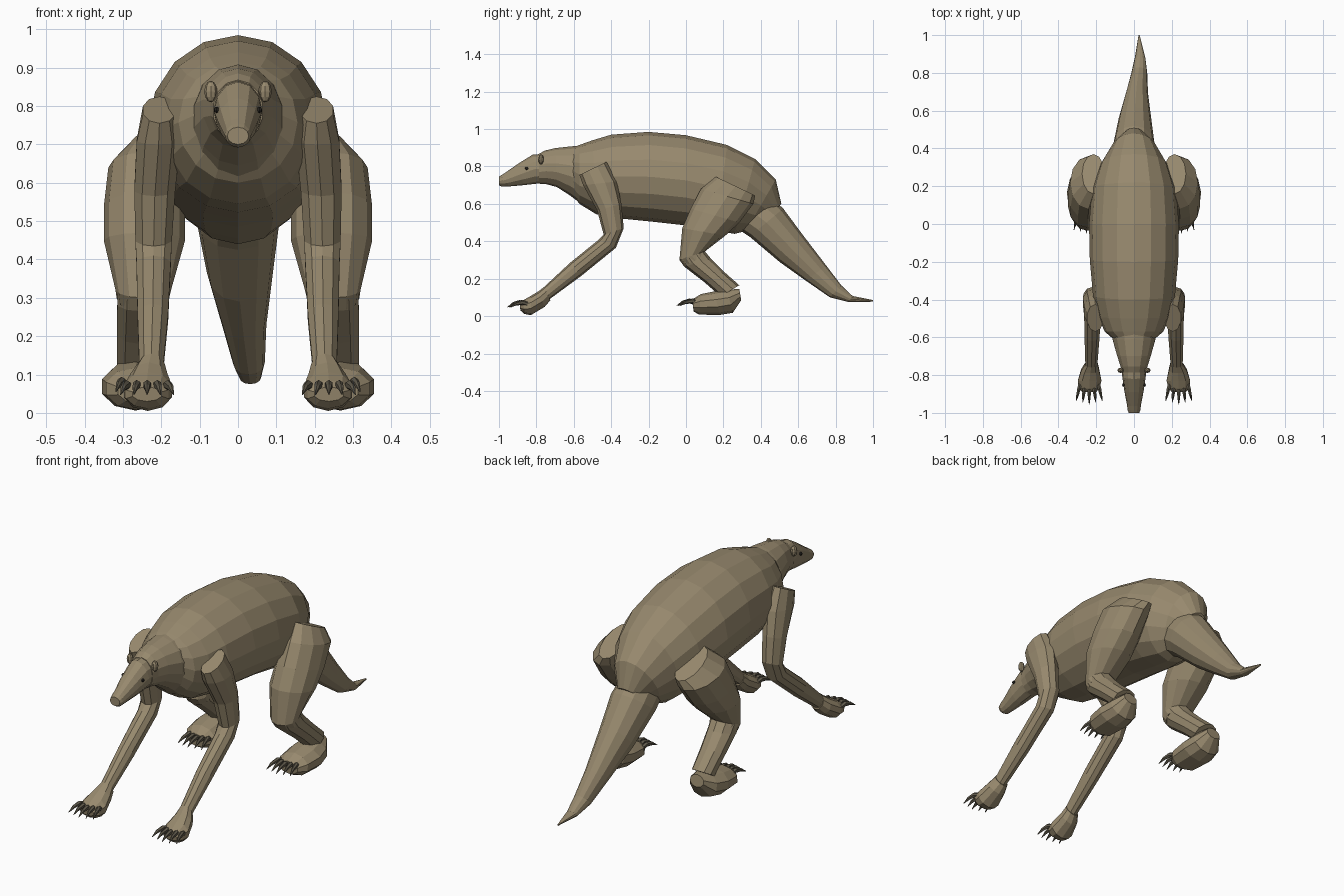
import bpy, bmesh, math
from mathutils import Matrix


def material(name, rgb):
    m = bpy.data.materials.new(name)
    m.diffuse_color = (*rgb, 1)
    return m


FUR = material("brown_fur", (0.31, 0.25, 0.155))
CLAW = material("dark_claw", (0.115, 0.10, 0.07))
EYE = material("black_eye", (0.02, 0.018, 0.015))


def finish(bm, name, mat, mirror):
    bmesh.ops.recalc_face_normals(bm, faces=bm.faces)
    mesh = bpy.data.meshes.new(name)
    bm.to_mesh(mesh)
    bm.free()
    mesh.materials.append(mat)
    ob = bpy.data.objects.new(name, mesh)
    bpy.context.collection.objects.link(ob)
    if mirror:
        ob.modifiers.new("mirror", 'MIRROR').use_mirror_merge = False
    return ob


def loft(name, rows, sides=10, mat=FUR, mirror=False):
    """Each row is an oval ring: upper y,z, lower y,z, centre x, half width."""
    bm = bmesh.new()
    rings = []
    for ty, tz, by, bz, cx, rx in rows:
        ring = []
        for i in range(sides):
            a = 2 * math.pi * i / sides
            c, s = math.cos(a), math.sin(a)
            ring.append(bm.verts.new((cx + rx * s,
                                      (ty + by) / 2 + (ty - by) / 2 * c,
                                      (tz + bz) / 2 + (tz - bz) / 2 * c)))
        rings.append(ring)
    for r0, r1 in zip(rings, rings[1:]):
        for i in range(sides):
            j = (i + 1) % sides
            bm.faces.new((r0[i], r0[j], r1[j], r1[i]))
    bm.faces.new(rings[0])
    bm.faces.new(rings[-1])
    return finish(bm, name, mat, mirror)


def ball(name, centre, size, mat=FUR, seg=8):
    bm = bmesh.new()
    bmesh.ops.create_uvsphere(bm, u_segments=seg, v_segments=6, radius=1,
                              matrix=Matrix.Translation(centre) @ Matrix.Diagonal((*size, 1)))
    return finish(bm, name, mat, True)


# Torso
loft("body", [
    (-0.61, 0.90, -0.615, 0.66, 0, 0.105),
    (-0.57, 0.915, -0.57, 0.60, 0, 0.155),
    (-0.50, 0.94, -0.48, 0.545, 0, 0.19),
    (-0.40, 0.97, -0.36, 0.523, 0, 0.217),
    (-0.20, 0.985, -0.18, 0.505, 0, 0.234),
    (0.00, 0.967, 0.00, 0.485, 0, 0.238),
    (0.22, 0.915, 0.16, 0.455, 0, 0.222),
    (0.37, 0.84, 0.26, 0.44, 0, 0.178),
    (0.48, 0.73, 0.32, 0.455, 0, 0.118),
    (0.51, 0.60, 0.40, 0.50, 0, 0.06),
], 16)

# Neck and head
loft("neck", [
    (-0.57, 0.91, -0.56, 0.60, 0, 0.125),
    (-0.61, 0.908, -0.62, 0.645, 0, 0.115),
    (-0.70, 0.898, -0.69, 0.69, 0, 0.092),
    (-0.755, 0.885, -0.745, 0.705, 0, 0.074),
    (-0.785, 0.868, -0.785, 0.708, 0, 0.066),
], 14)
loft("head", [
    (-0.74, 0.87, -0.74, 0.712, 0, 0.066),
    (-0.82, 0.863, -0.80, 0.708, 0, 0.062),
    (-0.89, 0.82, -0.87, 0.70, 0, 0.052),
    (-0.965, 0.768, -0.95, 0.693, 0, 0.037),
    (-0.985, 0.755, -0.985, 0.692, 0, 0.034),
    (-1.0, 0.745, -1.0, 0.70, 0, 0.028),
], 12)
ball("ears", (0.071, -0.775, 0.838), (0.017, 0.014, 0.028))
ball("eyes", (0.056, -0.852, 0.79), (0.007, 0.009, 0.008), EYE)

# Tail, bending slightly to one side
loft("tail", [
    (0.46, 0.63, 0.27, 0.47, 0.0, 0.10),
    (0.52, 0.575, 0.34, 0.425, 0.0, 0.108),
    (0.62, 0.44, 0.50, 0.29, 0.005, 0.086),
    (0.75, 0.27, 0.64, 0.19, 0.016, 0.058),
    (0.83, 0.165, 0.77, 0.10, 0.028, 0.042),
    (0.89, 0.108, 0.87, 0.075, 0.032, 0.028),
    (1.0, 0.086, 1.0, 0.077, 0.027, 0.003),
], 12)

# Front legs
loft("front_legs", [
    (-0.57, 0.755, -0.425, 0.825, 0.205, 0.045),
    (-0.55, 0.70, -0.37, 0.72, 0.207, 0.06),
    (-0.475, 0.565, -0.345, 0.60, 0.217, 0.056),
    (-0.44, 0.435, -0.333, 0.47, 0.22, 0.05),
    (-0.465, 0.41, -0.375, 0.365, 0.22, 0.047),
    (-0.62, 0.285, -0.56, 0.215, 0.222, 0.042),
    (-0.765, 0.15, -0.73, 0.09, 0.226, 0.033),
], 10, mirror=True)
loft("front_paws", [
    (-0.76, 0.155, -0.725, 0.085, 0.226, 0.036),
    (-0.79, 0.132, -0.755, 0.05, 0.232, 0.05),
    (-0.83, 0.108, -0.83, 0.005, 0.235, 0.066),
    (-0.87, 0.085, -0.865, 0.012, 0.237, 0.058),
    (-0.89, 0.068, -0.885, 0.03, 0.237, 0.04),
], 10, mirror=True)

# Hind legs
loft("thighs", [
    (0.16, 0.745, 0.37, 0.645, 0.215, 0.06),
    (0.08, 0.68, 0.36, 0.60, 0.24, 0.098),
    (0.025, 0.575, 0.285, 0.50, 0.244, 0.106),
    (-0.02, 0.47, 0.21, 0.43, 0.244, 0.106),
    (-0.035, 0.30, 0.10, 0.345, 0.247, 0.073),
    (-0.01, 0.265, 0.11, 0.33, 0.248, 0.068),
], 12, mirror=True)
loft("shins", [
    (-0.034, 0.30, 0.10, 0.348, 0.247, 0.07),
    (-0.01, 0.265, 0.135, 0.305, 0.25, 0.068),
    (0.10, 0.18, 0.20, 0.24, 0.257, 0.062),
    (0.185, 0.105, 0.285, 0.165, 0.262, 0.056),
], 10, mirror=True)
loft("hind_paws", [
    (0.285, 0.145, 0.295, 0.085, 0.265, 0.04),
    (0.22, 0.142, 0.25, 0.018, 0.265, 0.078),
    (0.15, 0.132, 0.18, 0.006, 0.267, 0.092),
    (0.08, 0.118, 0.07, 0.008, 0.265, 0.083),
    (0.035, 0.09, 0.04, 0.025, 0.26, 0.055),
], 10, mirror=True)


# Curved claws, fanned across each paw
def claws(part, cx, y, z, gap, reach, rad):
    for k in range(5):
        t = k - 2
        x0 = cx + t * gap
        back = abs(t) * 0.009
        rows = []
        for f, lift, r in ((0, 0, 1), (0.35, 0.013, 1), (0.7, 0.006, 0.7), (1, -0.012, 0.12)):
            yy, zz = y + back - reach * f, z + lift
            x = x0 + t * gap * 0.5 * f
            rows.append((yy, zz + rad * r, yy, zz - rad * r, x, rad * r * 0.85))
        loft(f"{part}_claw_{k + 1}", rows, 6, CLAW, True)


claws("front", 0.237, -0.855, 0.06, 0.023, 0.10, 0.013)
claws("hind", 0.252, 0.055, 0.068, 0.022, 0.105, 0.013)
